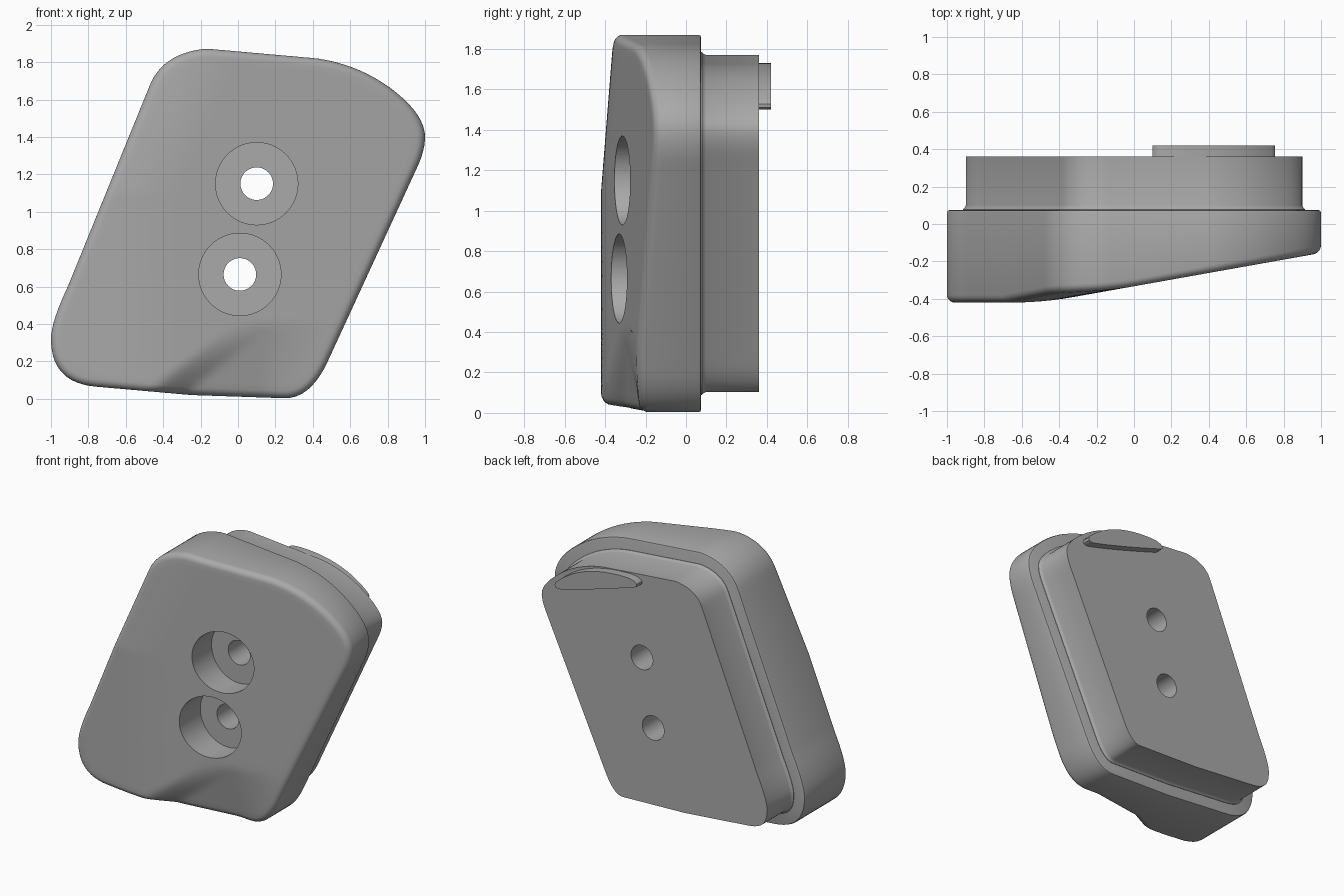
import bpy, bmesh, math
from mathutils import Vector

old = bpy.data.objects.get("Cube")
if old:
    bpy.data.objects.remove(old, do_unlink=True)

grey = bpy.data.materials.new("plain grey")
grey.use_nodes = True
grey.diffuse_color = (0.4, 0.4, 0.4, 1)
grey.node_tree.nodes["Principled BSDF"].inputs["Base Color"].default_value = (0.4, 0.4, 0.4, 1)


def loft(name, rings):
    """Closed solid skinned through matching rings, with flat end caps."""
    bm = bmesh.new()
    loops = [[bm.verts.new(p) for p in ring] for ring in rings]
    n = len(loops[0])
    for a, b in zip(loops, loops[1:]):
        for i in range(n):
            j = (i + 1) % n
            bm.faces.new((a[i], a[j], b[j], b[i]))
    bm.faces.new(loops[0])
    bm.faces.new(loops[-1])
    bmesh.ops.recalc_face_normals(bm, faces=bm.faces)
    mesh = bpy.data.meshes.new(name)
    bm.to_mesh(mesh)
    bm.free()
    ob = bpy.data.objects.new(name, mesh)
    bpy.context.collection.objects.link(ob)
    mesh.materials.append(grey)
    return ob


def curve(a, c, b, steps=16):
    """Quadratic corner from a to b, pulled towards c."""
    a, b, c = Vector(a), Vector(b), Vector(c)
    return [a * (1 - t) ** 2 + c * 2 * t * (1 - t) + b * t * t
            for t in (i / steps for i in range(steps + 1))]


def resample(pts, n):
    """Evenly spaced points round a closed path."""
    pts = pts + [pts[0]]
    total = sum((b - a).length for a, b in zip(pts, pts[1:]))
    out, run, k = [], 0.0, 0
    for i in range(n):
        s = total * i / n
        while run + (pts[k + 1] - pts[k]).length < s:
            run += (pts[k + 1] - pts[k]).length
            k += 1
        seg = pts[k + 1] - pts[k]
        out.append(pts[k] + seg * ((s - run) / max(seg.length, 1e-9)))
    return out


def inset(pts, d):
    out = []
    for i, p in enumerate(pts):
        t = (pts[(i + 1) % len(pts)] - pts[i - 1]).normalized()
        out.append(p + Vector((-t.y, t.x)) * d)
    return out


def clamp(v):
    return min(1.0, max(0.0, v))


def front_y(p):
    """Tilted front face, levelled on the right side, with a low hollow."""
    x, z = p
    slope = -0.315 + 0.178 * (x - 0.1)
    side = -0.42 + 0.08 * max(0, z - 1.1)
    k = 0.03
    h = clamp(0.5 + 0.5 * (slope - side) / k)
    y = side * (1 - h) + slope * h + k * h * (1 - h)
    across = clamp((0.61 * (x + 0.4) - 0.79 * (z - 0.05)) / 0.12 + 0.3)
    return y + 0.085 * across * clamp(1 - z / 0.4) * clamp((0.55 - x) / 0.4)


def at(pts, y):
    return [(p.x, y, p.y) for p in pts]


# Rounded, slanted outline shared by body and plinth
path = (curve((-0.91, 0.6), (-1, 0.41), (-1, 0.32))
        + curve((-1, 0.32), (-1, 0.085), (-0.76, 0.065))
        + [Vector((-0.25, 0.02))]
        + curve((0.25, 0.003), (0.387, 0), (0.48, 0.2))
        + curve((0.95, 1.22), (1, 1.32), (1, 1.4))
        + curve((1, 1.4), (1, 1.49), (0.9, 1.59))
        + curve((0.9, 1.59), (0.7, 1.78), (0.42, 1.82))
        + curve((-0.17, 1.872), (-0.4, 1.85), (-0.47, 1.68)))
outline = resample([p for i, p in enumerate(path) if i == 0 or (p - path[i - 1]).length > 1e-4], 180)

# Body: soft rear edge, straight wall, rounded front edge, shaped front face
r = 0.04
rings = [at(inset(outline, 0.015), 0.075), at(inset(outline, 0.004), 0.071), at(outline, 0.06)]
for i in range(6):
    a = math.pi / 2 * i / 5
    ring = inset(outline, r * (1 - math.cos(a)))
    rings.append([(p.x, front_y(p) + r * (1 - math.sin(a)), p.y) for p in ring])
inner, centre = inset(outline, r), Vector((0, 0.93))
for i in range(1, 25):
    ring = [p.lerp(centre, i / 25) for p in inner]
    rings.append([(p.x, front_y(p), p.y) for p in ring])
body = loft("body", rings)

# Rear plinth with a slight flare where it meets the body
plinth = loft("rear_plinth", [at(inset(outline, d), y) for d, y in
                              ((0.085, 0.06), (0.085, 0.078), (0.095, 0.088), (0.1, 0.1), (0.1, 0.36))])

# Curved locating lip near the top of the rear face
lip_path = (curve((0.1, 1.7), (0.12, 1.73), (0.2, 1.73))
            + curve((0.2, 1.73), (0.55, 1.73), (0.75, 1.54))
            + curve((0.75, 1.54), (0.77, 1.5), (0.72, 1.5))
            + curve((0.72, 1.5), (0.5, 1.55), (0.1, 1.68)))
lip = loft("locating_lip", [at(resample(lip_path, 80), y) for y in (0.35, 0.42)])

# Stepped screw holes cut right through
for x, z in ((0.1, 1.15), (0.01, 0.665)):
    rings = []
    for rad, y in ((0.22, -0.6), (0.22, -0.13), (0.087, -0.13), (0.087, 0.6)):
        rings.append([(x + rad * math.cos(math.tau * i / 64), y, z + rad * math.sin(math.tau * i / 64))
                      for i in range(64)])
    cutter = loft("hole_cutter", rings)
    cutter.hide_render = True
    for ob in (body, plinth):
        mod = ob.modifiers.new("screw hole", "BOOLEAN")
        mod.object, mod.operation, mod.solver = cutter, "DIFFERENCE", "EXACT"
        bpy.context.view_layer.objects.active = ob
        bpy.ops.object.modifier_apply(modifier=mod.name)
    bpy.data.objects.remove(cutter, do_unlink=True)

bpy.ops.object.select_all(action="DESELECT")
for ob in (body, plinth, lip):
    ob.select_set(True)
bpy.context.view_layer.objects.active = body
bpy.ops.object.shade_smooth_by_angle(angle=math.radians(35))
